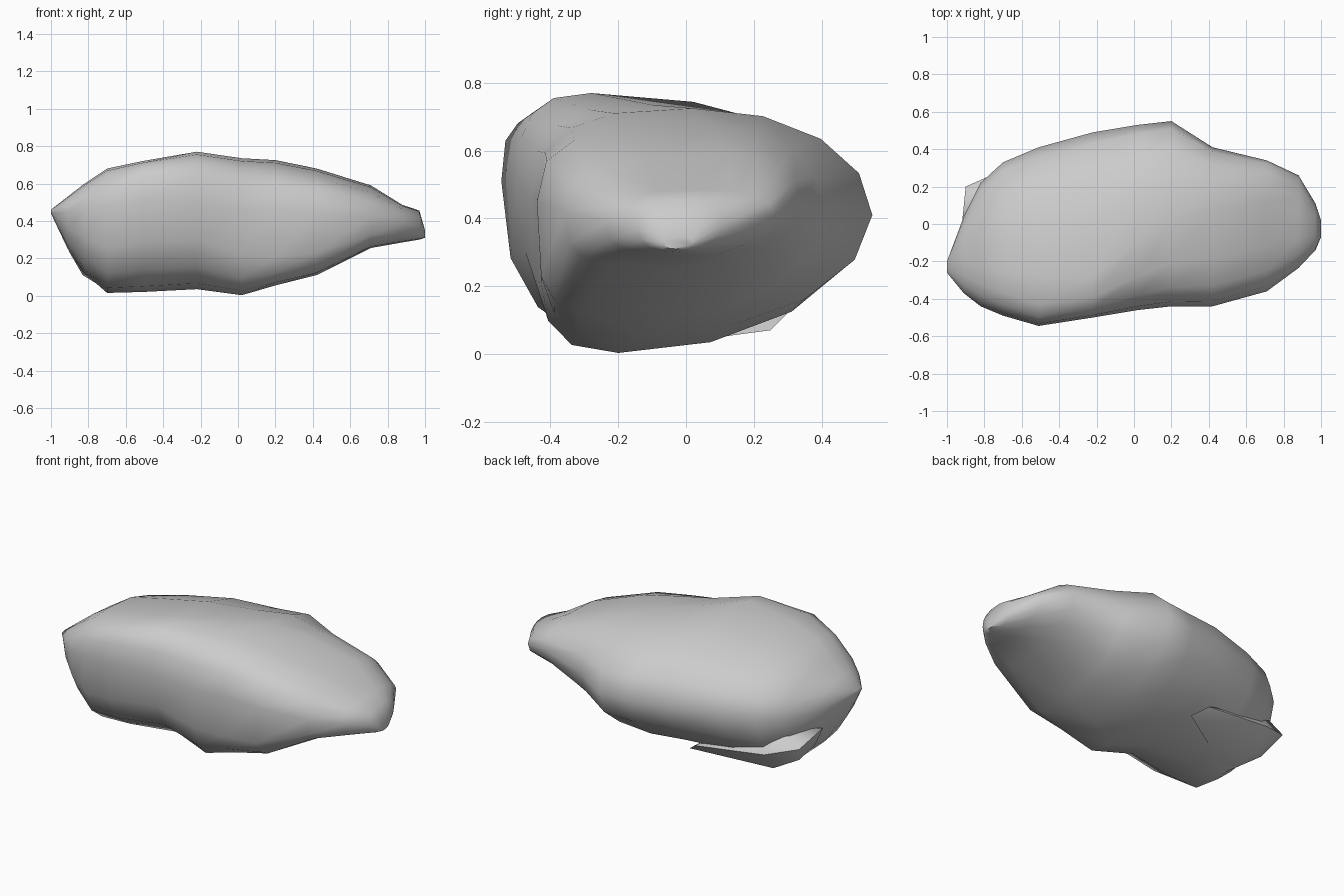
import bpy, bmesh, math

if "Cube" in bpy.data.objects:
    bpy.data.objects.remove(bpy.data.objects["Cube"])

# x, front(y,z), back(y,z), top(y,z), bottom(y,z), squareness of upper and lower front
SECTIONS = [
    (-1.00, -.26, .45, -.20, .45, -.23, .46, -.23, .44, 2.0, 2.0),
    (-.91, -.37, .45, .04, .40, -.20, .53, -.15, .25, 2.2, 2.2),
    (-.82, -.44, .46, .22, .40, -.22, .60, -.15, .12, 2.4, 2.4),
    (-.70, -.49, .48, .33, .41, -.25, .68, -.12, .015, 2.6, 2.7),
    (-.51, -.545, .51, .41, .42, -.28, .72, -.10, .02, 3.4, 2.5),
    (-.22, -.50, .50, .49, .42, -.28, .77, -.10, .035, 2.8, 2.3),
    (.02, -.46, .46, .53, .41, -.10, .735, -.20, .003, 2.8, 3.0),
    (.20, -.44, .46, .55, .41, .02, .725, -.12, .055, 2.8, 4.0),
    (.42, -.44, .45, .41, .42, .08, .68, -.08, .11, 2.9, 4.5),
    (.71, -.36, .42, .34, .46, .12, .59, -.03, .255, 2.7, 3.6),
    (.88, -.235, .39, .26, .42, .06, .485, 0, .285, 2.6, 2.8),
    (.97, -.14, .37, .11, .38, 0, .455, -.02, .30, 2.5, 2.5),
    (1.00, -.07, .33, .02, .33, -.03, .35, -.03, .31, 2.2, 2.2),
]
STEPS = 4  # points per quarter of a section


def quarter(start, end, corner, power):
    """Rounded quarter from start to end, bulging towards corner."""
    pts = []
    cy = start[0] + end[0] - corner[0]
    cz = start[1] + end[1] - corner[1]
    for i in range(STEPS):
        a = math.pi / 2 * i / STEPS
        u = math.cos(a) ** (2 / power)
        v = math.sin(a) ** (2 / power)
        pts.append((cy + u * (start[0] - cy) + v * (end[0] - cy),
                    cz + u * (start[1] - cz) + v * (end[1] - cz)))
    return pts


def section(yf, zf, yb, zb, yt, zt, yo, zo, upper, lower):
    f, b, t, o = (yf, zf), (yb, zb), (yt, zt), (yo, zo)
    return (quarter(f, t, (yf, zt), upper) + quarter(t, b, (yb, zt), 2.05)
            + quarter(b, o, (yb, zo), 1.95) + quarter(o, f, (yf, zo), lower))


def finish(bm, name):
    bmesh.ops.recalc_face_normals(bm, faces=bm.faces)
    me = bpy.data.meshes.new(name)
    bm.to_mesh(me)
    bm.free()
    ob = bpy.data.objects.new(name, me)
    bpy.context.collection.objects.link(ob)
    bpy.ops.object.select_all(action='DESELECT')
    ob.select_set(True)
    bpy.context.view_layer.objects.active = ob
    bpy.ops.object.shade_smooth_by_angle(angle=math.radians(60))
    return ob


# main boulder, lofted along its length
bm = bmesh.new()
rings = [[bm.verts.new((s[0], y, z)) for y, z in section(*s[1:])] for s in SECTIONS]
for r0, r1 in zip(rings, rings[1:]):
    n = len(r0)
    for i in range(n):
        j = (i + 1) % n
        bm.faces.new((r0[i], r0[j], r1[j], r1[i]))
bm.faces.new(rings[0])
bm.faces.new(rings[-1])
finish(bm, "boulder")

# low ledge jutting out at the back left
LEDGE = [(-.92, 0, .29), (-.90, .20, .23), (-.72, .28, .18), (-.28, .31, .13),
         (-.20, .25, .07), (-.72, .19, .065), (-.83, .10, .11), (-.83, -.05, .14),
         (-.70, -.05, .03), (-.76, .20, .31), (-.40, .20, .22)]
bm = bmesh.new()
for co in LEDGE:
    bm.verts.new(co)
hull = bmesh.ops.convex_hull(bm, input=bm.verts)
bmesh.ops.delete(bm, geom=[v for v in hull["geom_interior"] if isinstance(v, bmesh.types.BMVert)], context='VERTS')
finish(bm, "boulder_ledge")
